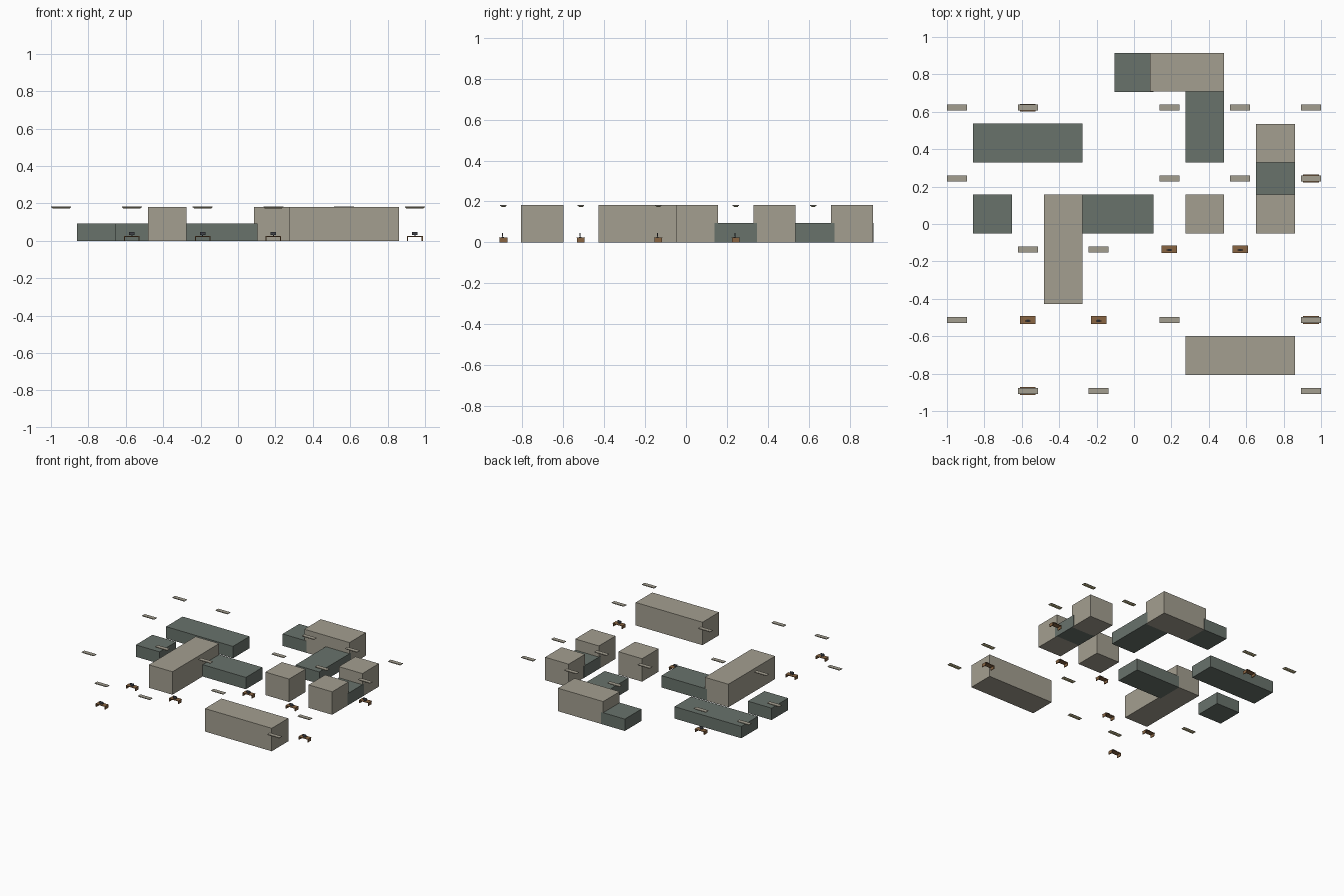
import bpy
import bmesh

cube = bpy.data.objects.get("Cube")
if cube:
    bpy.data.objects.remove(cube, do_unlink=True)

STEP = 0.1892    # half of the grid pitch
Y0 = 0.054       # y of grid row zero


def material(name, rgb):
    m = bpy.data.materials.new(name)
    m.use_nodes = True
    m.diffuse_color = (*rgb, 1)
    m.node_tree.nodes["Principled BSDF"].inputs["Base Color"].default_value = (*rgb, 1)
    return m


beige = material("beige plaster", (0.37, 0.345, 0.28))
green = material("grey green", (0.14, 0.17, 0.148))
wood = material("brown wood", (0.25, 0.13, 0.055))
dark = material("dark screen", (0.05, 0.055, 0.065))
glow = material("pale yellow lens", (0.62, 0.55, 0.3))


def grid(i, j):
    return i * STEP, Y0 + j * STEP


def box(bm, low, high, mat=0, taper=(1, 1)):
    """Add a box between two corners; taper narrows its bottom."""
    verts = bmesh.ops.create_cube(bm, size=1)["verts"]
    for v in verts:
        bottom = v.co.z < 0
        for a in range(3):
            t = taper[a] if bottom and a < 2 else 1
            v.co[a] = (low[a] + high[a]) / 2 + v.co[a] * t * (high[a] - low[a])
    for f in {f for v in verts for f in v.link_faces}:
        f.material_index = mat


def finish(bm, name, mats):
    mesh = bpy.data.meshes.new(name)
    bm.to_mesh(mesh)
    bm.free()
    for m in mats:
        mesh.materials.append(m)
    return mesh


def place(mesh, name, x=0, y=0):
    ob = bpy.data.objects.new(name, mesh)
    ob.location = (x, y, 0)
    bpy.context.collection.objects.link(ob)


def block(name, start, end, half, height, mat):
    (x0, y0), (x1, y1) = grid(*start), grid(*end)
    bm = bmesh.new()
    box(bm, (x0 - half, y0 - half, 0), (x1 + half, y1 + half, height))
    place(finish(bm, name, [mat]), name)


# Tall and low wall blocks, each a run from one grid point to another
tall_runs = [((1, 4), (2, 4)), ((4, 2), (4, 2)), ((4, 0), (4, 0)),
             ((-2, -2), (-2, 0)), ((2, 0), (2, 0)), ((2, -4), (4, -4))]
low_runs = [((0, 4), (0, 4)), ((2, 2), (2, 3)), ((-4, 2), (-2, 2)),
            ((4, 1), (4, 1)), ((-4, 0), (-4, 0)), ((-1, 0), (0, 0))]
for start, end in tall_runs:
    block("tall_block", start, end, 0.1035, 0.182, beige)
for start, end in low_runs:
    block("low_block", start, end, 0.104, 0.094, green)

# Ceiling lamp: flat housing with a tapered lens below
bm = bmesh.new()
box(bm, (-0.0535, -0.016, 0.179), (0.0535, 0.016, 0.183))
box(bm, (-0.051, -0.014, 0.173), (0.051, 0.014, 0.179), 1, (0.9, 0.6))
lamp = finish(bm, "ceiling_lamp", [beige, glow])
lamp_rows = {3: (-5, -3, 1, 3, 5), 1: (-5, 1, 3, 5), -1: (-3, -1),
             -3: (-5, 1, 5), -5: (-3, -1, 5)}
for j, columns in lamp_rows.items():
    for i in columns:
        place(lamp, "ceiling_lamp", *grid(i, j))

# Desk: top, two side panels and a monitor on a stand
bm = bmesh.new()
box(bm, (-0.042, -0.021, 0.021), (0.042, 0.021, 0.025))
for s in (-1, 1):
    box(bm, (s * 0.039 - 0.003, -0.019, 0), (s * 0.039 + 0.003, 0.019, 0.021))
box(bm, (-0.008, -0.010, 0.025), (0.008, 0.002, 0.027), 1)
box(bm, (-0.003, -0.005, 0.027), (0.003, -0.002, 0.032), 1)
box(bm, (-0.015, -0.007, 0.030), (0.015, -0.002, 0.046), 1)
desk = finish(bm, "desk", [wood, dark])
for spot in [(-3, 3), (5, 1), (1, -1), (3, -1), (-3, -3), (-1, -3), (5, -3), (-3, -5)]:
    place(desk, "desk", *grid(*spot))
